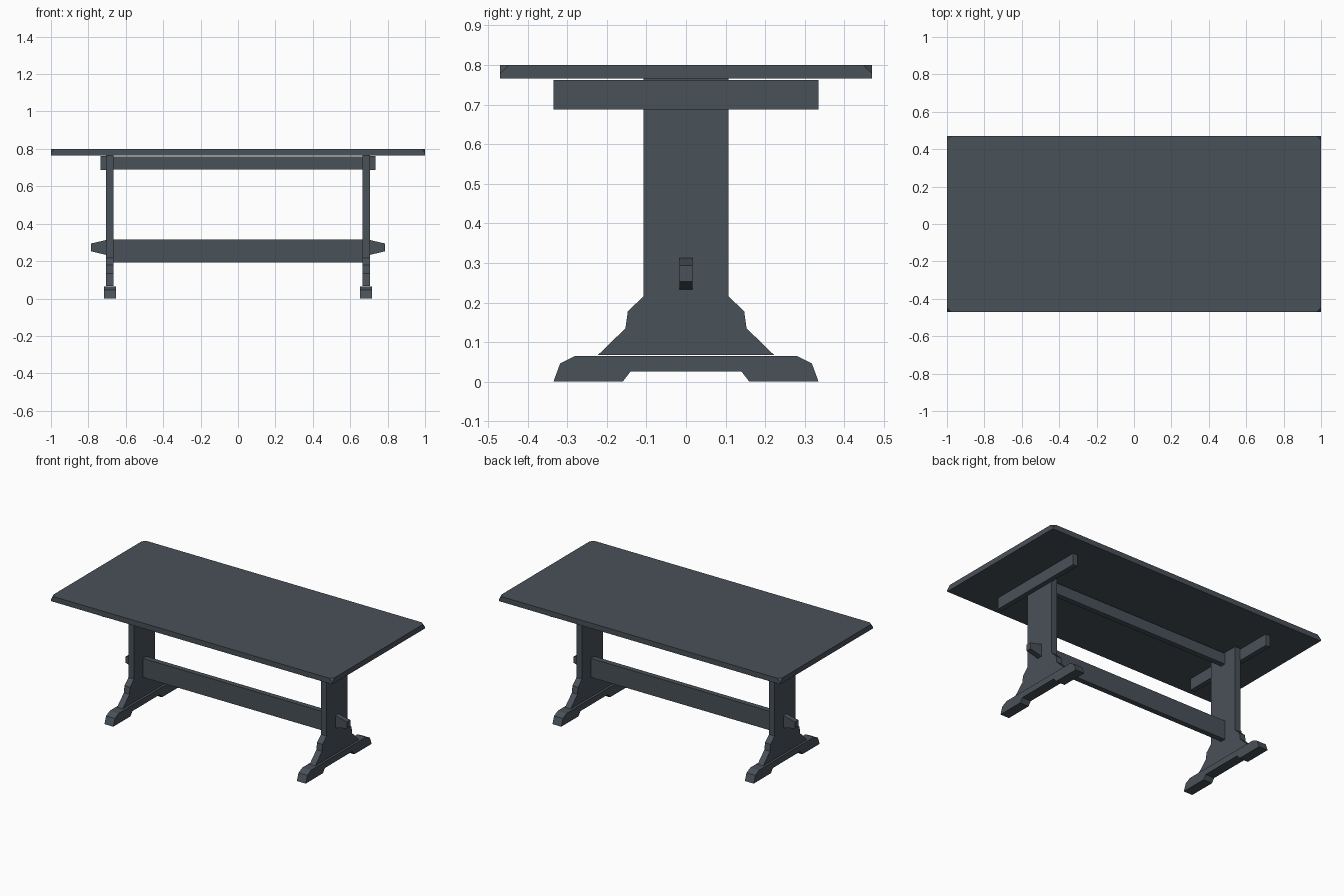
import bpy
import bmesh

cube = bpy.data.objects.get("Cube")
if cube:
    bpy.data.objects.remove(cube, do_unlink=True)

paint = bpy.data.materials.new("slate_grey_paint")
paint.use_nodes = True
colour = (0.066, 0.082, 0.098, 1.0)
paint.diffuse_color = colour
paint.node_tree.nodes["Principled BSDF"].inputs["Base Color"].default_value = colour


def finish(name, bm):
    bmesh.ops.recalc_face_normals(bm, faces=bm.faces)
    mesh = bpy.data.meshes.new(name)
    bm.to_mesh(mesh)
    bm.free()
    mesh.materials.append(paint)
    obj = bpy.data.objects.new(name, mesh)
    bpy.context.collection.objects.link(obj)
    return obj


def box_mesh(x, y, z):
    """Box between the (low, high) pairs on each axis."""
    bm = bmesh.new()
    bmesh.ops.create_cube(bm, size=1)
    for v in bm.verts:
        for axis, (low, high) in enumerate((x, y, z)):
            v.co[axis] = low if v.co[axis] < 0 else high
    return bm


def box(name, x, y, z):
    return finish(name, box_mesh(x, y, z))


def plate(name, half, x0, x1):
    """Extrude a y/z half profile, mirrored about y = 0, from x0 to x1."""
    outline = half + [(-y, z) for y, z in reversed(half)]
    bm = bmesh.new()
    face = bm.faces.new([bm.verts.new((x0, y, z)) for y, z in outline])
    extruded = bmesh.ops.extrude_face_region(bm, geom=[face])["geom"]
    verts = [g for g in extruded if isinstance(g, bmesh.types.BMVert)]
    bmesh.ops.translate(bm, verts=verts, vec=(x1 - x0, 0, 0))
    return finish(name, bm)


# Tabletop with its upper corners clipped
bm = box_mesh((-1, 1), (-0.47, 0.47), (0.766, 0.8))
bmesh.ops.bevel(bm, geom=[v for v in bm.verts if v.co.z > 0.79],
                offset=0.022, segments=1, affect='VERTICES')
finish("tabletop", bm)

# Long rails joining the two trestles
box("upper_rail", (-0.668, 0.668), (-0.017, 0.017), (0.69, 0.76))
box("stretcher", (-0.668, 0.668), (-0.017, 0.017), (0.193, 0.315))

# Trestle profiles from the bottom centre outwards and up
foot_half = [(0.14, 0.026), (0.16, 0), (0.335, 0), (0.318, 0.046), (0.28, 0.065)]
post_half = [(0.222, 0.068), (0.153, 0.135), (0.147, 0.178),
             (0.107, 0.216), (0.107, 0.766)]

for side, s in (("left", 1), ("right", -1)):
    plate(side + "_post", post_half, s * 0.665, s * 0.705)
    plate(side + "_foot", foot_half, s * 0.653, s * 0.716)
    box(side + "_cleat", sorted((s * 0.703, s * 0.735)), (-0.335, 0.335), (0.688, 0.762))
    # Tenon tapering outwards through the post
    bm = box_mesh(sorted((s * 0.70, s * 0.787)), (-0.017, 0.017), (0.232, 0.314))
    for v in bm.verts:
        if abs(v.co.x) > 0.75:
            v.co.z = 0.274 + (v.co.z - 0.274) * 0.5
    finish(side + "_tenon", bm)
